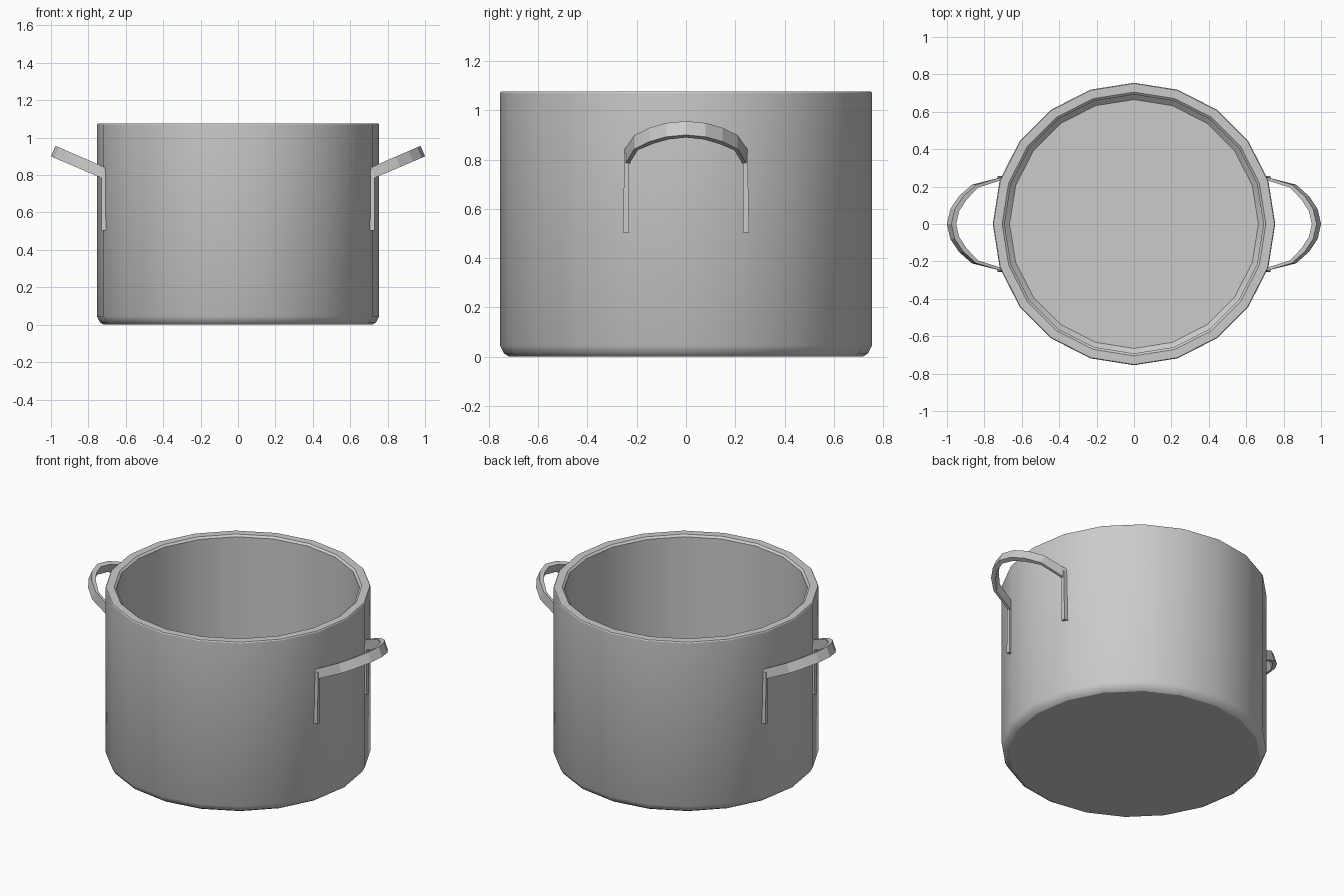
import bpy, math

if "Cube" in bpy.data.objects:
    bpy.data.objects.remove(bpy.data.objects["Cube"])

SIDES = 20


def make_object(name, verts, faces):
    mesh = bpy.data.meshes.new(name)
    mesh.from_pydata(verts, [], faces)
    mesh.update()
    obj = bpy.data.objects.new(name, mesh)
    bpy.context.collection.objects.link(obj)
    return obj


def lathe(name, profile):
    verts = [(r * math.cos(2 * math.pi * i / SIDES), r * math.sin(2 * math.pi * i / SIDES), z)
             for r, z in profile for i in range(SIDES)]
    faces = []
    for k in range(len(profile) - 1):
        for i in range(SIDES):
            j = (i + 1) % SIDES
            a, b = k * SIDES, (k + 1) * SIDES
            faces.append((a + i, a + j, b + j, b + i))
    last = (len(profile) - 1) * SIDES
    faces.append(tuple(reversed(range(SIDES))))
    faces.append(tuple(range(last, last + SIDES)))
    return make_object(name, verts, faces)


def loft(name, rings):
    # joins four-cornered sections into a closed bar
    n = len(rings)
    verts = [v for ring in rings for v in ring]
    faces = [(3, 2, 1, 0), tuple(range(4 * n - 4, 4 * n))]
    for k in range(n - 1):
        for i in range(4):
            j = (i + 1) % 4
            faces.append((4 * k + i, 4 * k + j, 4 * k + 4 + j, 4 * k + 4 + i))
    return make_object(name, verts, faces)


def fix_normals(obj):
    import bmesh
    bm = bmesh.new()
    bm.from_mesh(obj.data)
    bmesh.ops.recalc_face_normals(bm, faces=bm.faces)
    bm.to_mesh(obj.data)
    bm.free()


# Pot body: rounded base, outer wall, rim, inner wall and floor
pot = lathe("pot_body", [(0.718, 0.0), (0.738, 0.013), (0.755, 0.045), (0.755, 1.07),
                         (0.751, 1.076), (0.705, 1.076), (0.692, 1.065),
                         (0.692, 0.085), (0.665, 0.06)])
fix_normals(pot)
bpy.context.view_layer.objects.active = pot
pot.select_set(True)
bpy.ops.object.shade_smooth_by_angle(angle=math.radians(30))

# Half-outline of a handle grip seen from above: outer x, y and inner x, y
half = [(0.71, 0.25, 0.71, 0.234), (0.855, 0.21, 0.845, 0.195),
        (0.925, 0.148, 0.905, 0.133), (0.970, 0.080, 0.946, 0.071)]
outline = half + [(0.988, 0, 0.963, 0)] + [(a, -b, c, -d) for a, b, c, d in reversed(half)]


def corner(side, x, y, up):
    z = 0.815 + (x - 0.725) * 0.43
    if x < 0.72:  # upright cut against the wall
        return (side * x, y, z + up * 0.032)
    return (side * (x - up * 0.012), y, z + up * 0.028)


for side, label in ((1, "right"), (-1, "left")):
    # Tilted arched grip
    grip = loft(label + "_handle_grip",
                [[corner(side, ox, oy, 1), corner(side, ox, oy, -1),
                  corner(side, ix, iy, -1), corner(side, ix, iy, 1)]
                 for ox, oy, ix, iy in outline])
    fix_normals(grip)

    # Upright mounting straps against the wall
    for end, where in ((-1, "front"), (1, "back")):
        rings = []
        for z, y0, y1, x1 in ((0.503, 0.231, 0.256, 0.731), (0.825, 0.231, 0.25, 0.731)):
            rings.append([(side * 0.70, end * y0, z), (side * x1, end * y0, z),
                          (side * x1, end * y1, z), (side * 0.70, end * y1, z)])
        fix_normals(loft(f"{label}_{where}_handle_strap", rings))
